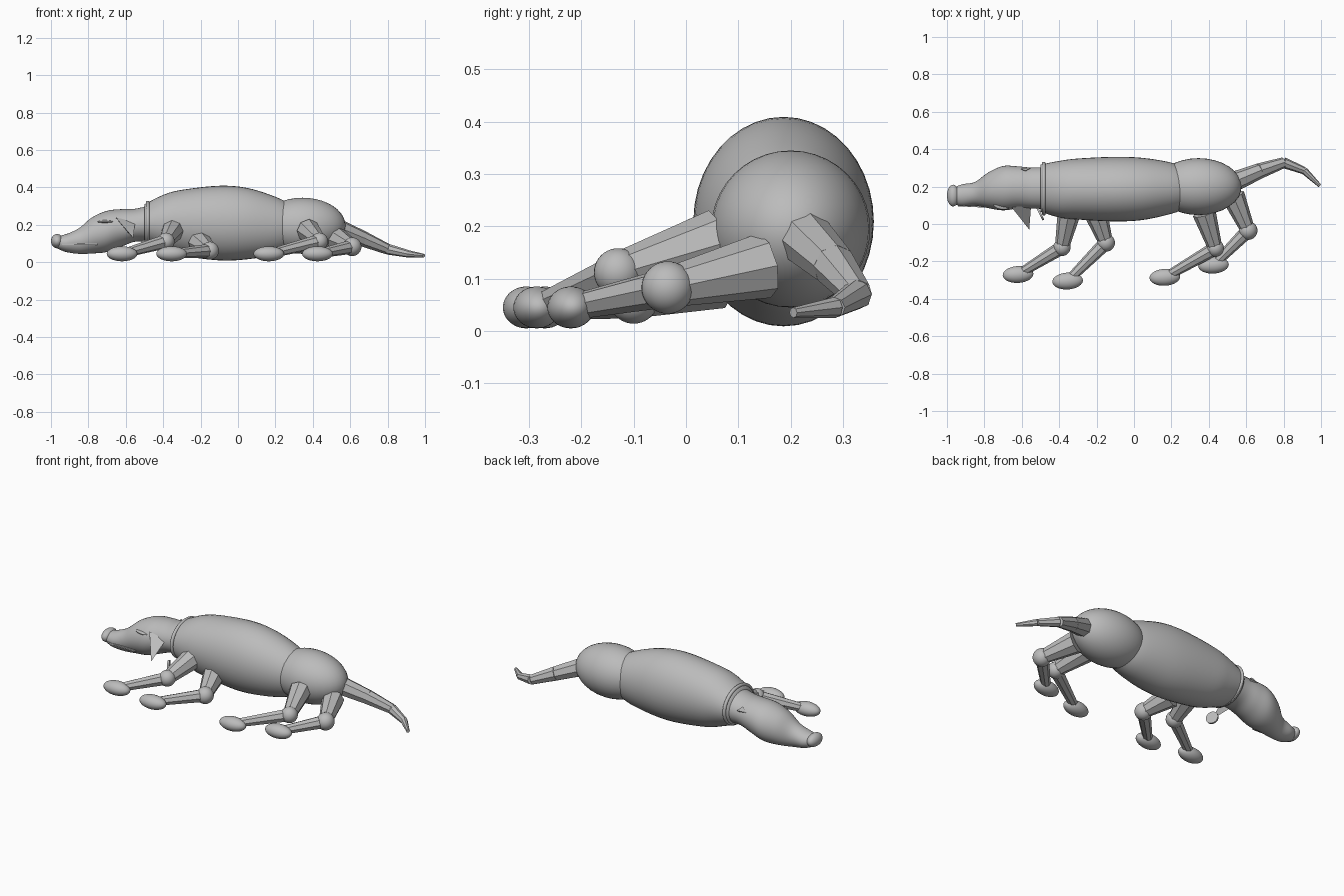
import bpy, bmesh, math
from mathutils import Vector, Matrix

if "Cube" in bpy.data.objects:
    bpy.data.objects.remove(bpy.data.objects["Cube"])

grey = bpy.data.materials.new("grey")
grey.diffuse_color = (0.5, 0.5, 0.5, 1)
grey.use_nodes = True
grey.node_tree.nodes["Principled BSDF"].inputs["Base Color"].default_value = grey.diffuse_color


def finish(bm, name, smooth=True):
    bmesh.ops.recalc_face_normals(bm, faces=bm.faces)
    for f in bm.faces:
        f.smooth = smooth
    me = bpy.data.meshes.new(name)
    bm.to_mesh(me)
    bm.free()
    me.materials.append(grey)
    ob = bpy.data.objects.new(name, me)
    bpy.context.collection.objects.link(ob)
    return ob


def ellipsoid(name, c, r, turn=0.0):
    bm = bmesh.new()
    m = Matrix.Translation(c) @ Matrix.Rotation(turn, 4, 'Z') @ Matrix.Diagonal((*r, 1))
    bmesh.ops.create_uvsphere(bm, u_segments=32, v_segments=20, radius=1, matrix=m)
    return finish(bm, name)


def box(name, c, size, turn=0.0):
    bm = bmesh.new()
    m = Matrix.Translation(c) @ Matrix.Rotation(turn, 4, 'Z') @ Matrix.Diagonal((*size, 1))
    bmesh.ops.create_cube(bm, size=1, matrix=m)
    return finish(bm, name, False)


def limb(name, a, b, ra, rb, sides=8):
    a, b = Vector(a), Vector(b)
    d = b - a
    bm = bmesh.new()
    m = Matrix.Translation((a + b) / 2) @ d.to_track_quat('Z', 'Y').to_matrix().to_4x4()
    bmesh.ops.create_cone(bm, cap_ends=True, segments=sides, radius1=ra, radius2=rb,
                          depth=d.length, matrix=m)
    return finish(bm, name, False)


def loft(name, rows, steps=5, n=40):
    # rows: x, y low, y high, z low, z high, smoothed along x
    pts = [rows[0]] + rows + [rows[-1]]
    path = []
    for i in range(1, len(pts) - 2):
        for s in range(steps):
            t = s / steps
            path.append([0.5 * (2 * b + (c - a) * t + (2 * a - 5 * b + 4 * c - d) * t * t
                                + (3 * b - a - 3 * c + d) * t ** 3)
                         for a, b, c, d in zip(*pts[i - 1:i + 3])])
    path.append(rows[-1])
    bm = bmesh.new()
    rings = []
    for x, y0, y1, z0, z1 in path:
        rings.append([bm.verts.new((x, (y0 + y1) / 2 + (y1 - y0) / 2 * math.cos(k * math.tau / n),
                                    (z0 + z1) / 2 + (z1 - z0) / 2 * math.sin(k * math.tau / n)))
                      for k in range(n)])
    for p, q in zip(rings, rings[1:]):
        for k in range(n):
            bm.faces.new((p[k], p[(k + 1) % n], q[(k + 1) % n], q[k]))
    bm.faces.new(rings[0])
    bm.faces.new(rings[-1])
    return finish(bm, name)


# Trunk and rump
loft("trunk", [
    (-0.50, 0.065, 0.318, 0.105, 0.310),
    (-0.40, 0.035, 0.337, 0.065, 0.360),
    (-0.30, 0.024, 0.350, 0.035, 0.387),
    (-0.10, 0.014, 0.359, 0.010, 0.409),
    (0.05, 0.022, 0.353, 0.016, 0.397),
    (0.20, 0.055, 0.328, 0.042, 0.350),
    (0.30, 0.090, 0.290, 0.085, 0.300)])
ellipsoid("rump", (0.345, 0.2, 0.195), (0.23, 0.152, 0.15))

# Head with neck and muzzle, then the nose
loft("head", [
    (-0.97, 0.110, 0.190, 0.075, 0.140),
    (-0.92, 0.095, 0.212, 0.055, 0.150),
    (-0.85, 0.098, 0.225, 0.045, 0.182),
    (-0.78, 0.085, 0.275, 0.047, 0.240),
    (-0.70, 0.073, 0.310, 0.055, 0.275),
    (-0.62, 0.083, 0.308, 0.085, 0.284),
    (-0.55, 0.083, 0.302, 0.110, 0.286),
    (-0.47, 0.080, 0.305, 0.110, 0.305)])
ellipsoid("nose", (-0.967, 0.152, 0.113), (0.033, 0.058, 0.038))

# Closed eye and mouth line
ellipsoid("eye", (-0.71, 0.098, 0.217), (0.043, 0.02, 0.008), -0.2)
box("mouth", (-0.845, 0.105, 0.095), (0.19, 0.03, 0.008), -0.05)


# Ears: flat folded triangles
def ear(name, corners):
    bm = bmesh.new()
    v = [bm.verts.new(c) for c in corners]
    for ids in ((0, 1, 2), (0, 1, 3), (0, 2, 3), (1, 2, 3)):
        bm.faces.new([v[i] for i in ids])
    finish(bm, name, False)


ear("near_ear", [(-0.655, 0.09, 0.24), (-0.55, 0.10, 0.215), (-0.59, 0.11, 0.16), (-0.56, -0.03, 0.13)])
ear("far_ear", [(-0.61, 0.296, 0.235), (-0.55, 0.303, 0.235), (-0.58, 0.27, 0.20), (-0.58, 0.285, 0.26)])

# Collar and hanging tag
bm = bmesh.new()
N, M = 48, 10
ring = []
for i in range(N):
    u = i * math.tau / N
    ring.append([bm.verts.new((-0.482 + 0.01 * math.cos(w),
                               0.189 + (0.134 + 0.01 * math.sin(w)) * math.cos(u),
                               0.212 + (0.107 + 0.01 * math.sin(w)) * math.sin(u)))
                 for w in [j * math.tau / M for j in range(M)]])
for i in range(N):
    p, q = ring[i], ring[(i + 1) % N]
    for j in range(M):
        bm.faces.new((p[j], p[(j + 1) % M], q[(j + 1) % M], q[j]))
finish(bm, "collar")
limb("tag", (-0.505, 0.05, 0.085), (-0.495, 0.055, 0.085), 0.035, 0.035, 24)

# Legs: hip, knee, paw centre, knee radius
legs = {
    "front_leg_upper": ((-0.345, 0.07, 0.175), (-0.385, -0.125, 0.112), (-0.62, -0.27, 0.045), 0.046),
    "front_leg_lower": ((-0.205, 0.06, 0.105), (-0.15, -0.10, 0.062), (-0.355, -0.305, 0.045), 0.048),
    "hind_leg_upper": ((0.375, 0.06, 0.17), (0.435, -0.13, 0.112), (0.165, -0.285, 0.045), 0.046),
    "hind_leg_lower": ((0.53, 0.15, 0.125), (0.61, -0.035, 0.083), (0.425, -0.22, 0.045), 0.05)}
for name, (hip, knee, paw, r) in legs.items():
    limb(name + "_thigh", hip, knee, 0.063, 0.038)
    ellipsoid(name + "_knee", knee, (r, r, r))
    limb(name + "_shin", knee, paw, 0.038, 0.024)
    ellipsoid(name + "_paw", paw, (0.082, 0.045, 0.04), 0.06)

# Tail in tapering segments
tail = [((0.52, 0.22, 0.185), 0.055), ((0.67, 0.283, 0.125), 0.042), ((0.8, 0.328, 0.07), 0.029),
        ((0.91, 0.285, 0.045), 0.02), ((0.993, 0.205, 0.035), 0.01)]
for i, ((a, ra), (b, rb)) in enumerate(zip(tail, tail[1:])):
    limb(f"tail_{i + 1}", a, b, ra, rb)
